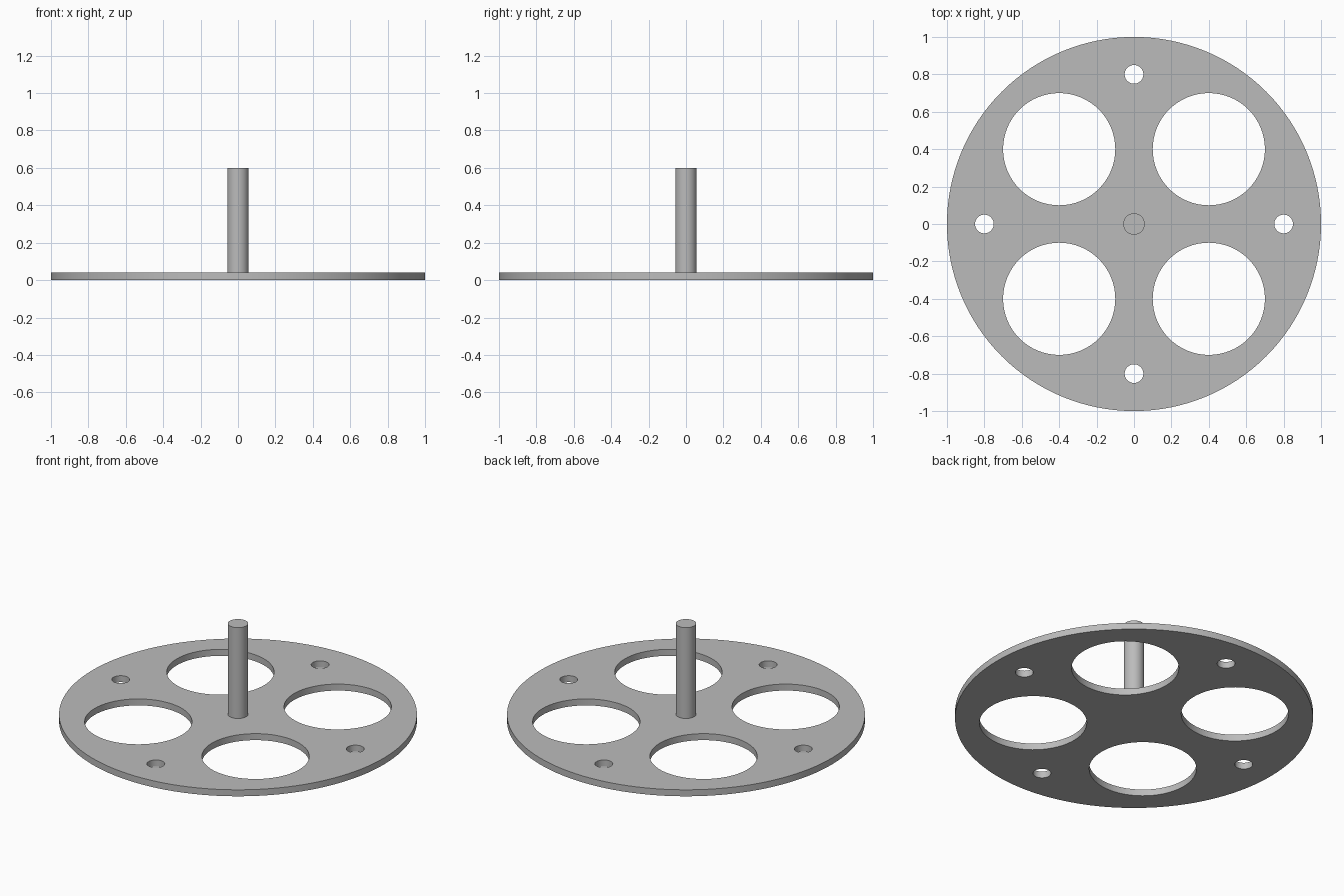
import bpy
import math

default = bpy.data.objects.get("Cube")
if default:
    bpy.data.objects.remove(default, do_unlink=True)

PLATE_TOP = 0.04
ROD_TOP = 0.6

# Single grey finish
grey = bpy.data.materials.new("plain_grey")
grey.use_nodes = True
colour = (0.5, 0.5, 0.5, 1)
grey.diffuse_color = colour
grey.node_tree.nodes["Principled BSDF"].inputs["Base Color"].default_value = colour


def cylinder(name, radius, bottom, top, x=0, y=0, sides=64):
    bpy.ops.mesh.primitive_cylinder_add(
        vertices=sides, radius=radius, depth=top - bottom,
        location=(x, y, (bottom + top) / 2))
    obj = bpy.context.object
    obj.name = name
    obj.data.materials.append(grey)
    return obj


def smooth(obj):
    bpy.ops.object.select_all(action="DESELECT")
    obj.select_set(True)
    bpy.context.view_layer.objects.active = obj
    bpy.ops.object.shade_smooth_by_angle(angle=math.radians(30))


def drill(target, radius, x, y):
    cutter = cylinder("hole_cutter", radius, -0.1, 0.2, x, y)
    cutter.hide_render = True
    cut = target.modifiers.new("hole", "BOOLEAN")
    cut.operation = "DIFFERENCE"
    cut.solver = "EXACT"
    cut.object = cutter
    bpy.context.view_layer.objects.active = target
    bpy.ops.object.modifier_apply(modifier=cut.name)
    bpy.data.objects.remove(cutter, do_unlink=True)


# Round base plate with four large openings and four bolt holes
plate = cylinder("base_plate", 1, 0, PLATE_TOP, sides=128)
for i in range(4):
    angle = i * math.pi / 2
    drill(plate, 0.05, 0.8 * math.cos(angle), 0.8 * math.sin(angle))
    angle += math.pi / 4
    reach = 0.4 * math.sqrt(2)
    drill(plate, 0.3, reach * math.cos(angle), reach * math.sin(angle))
smooth(plate)

# Upright centre rod
rod = cylinder("centre_rod", 0.057, PLATE_TOP, ROD_TOP)
smooth(rod)
